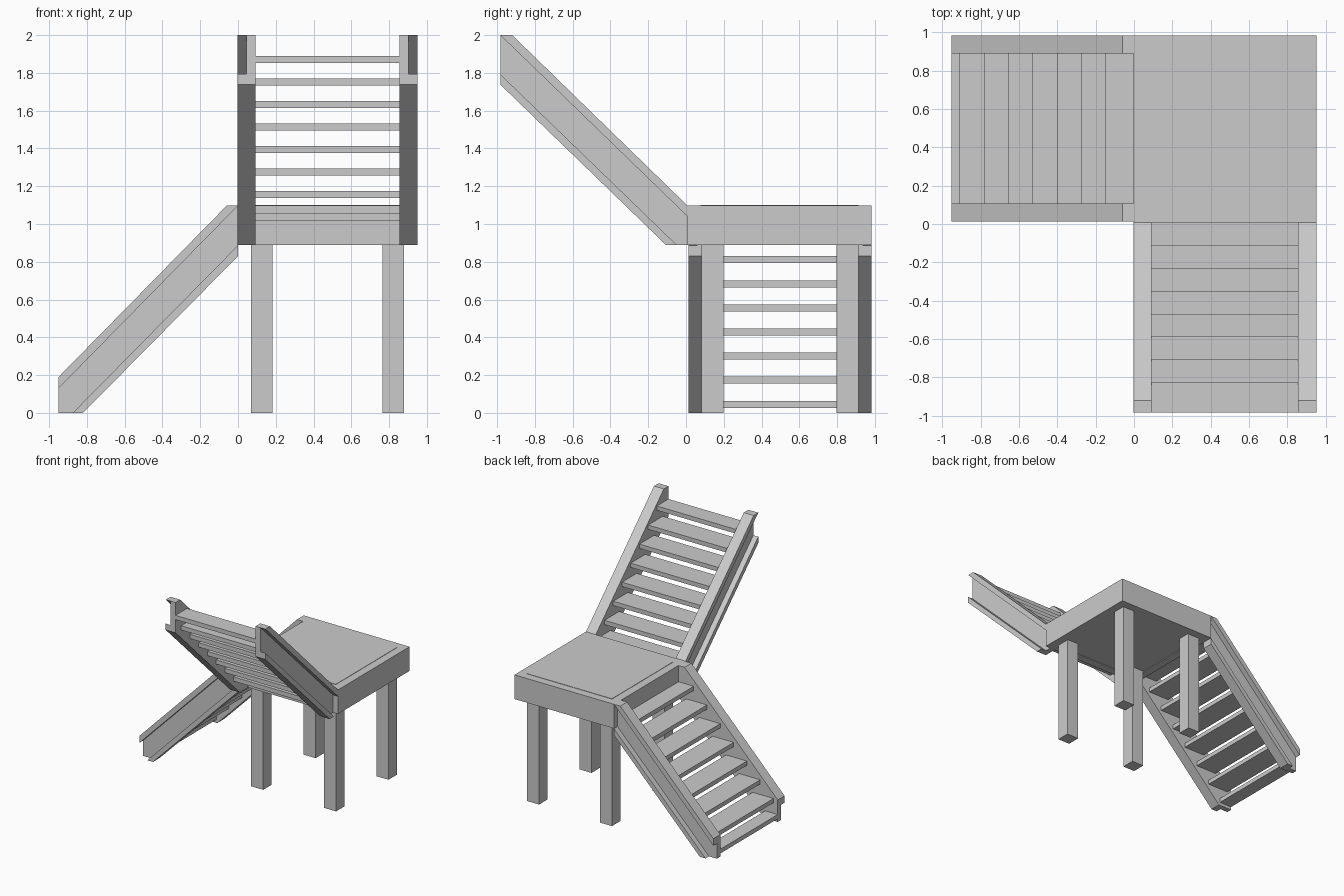
import bpy, bmesh

if "Cube" in bpy.data.objects:
    bpy.data.objects.remove(bpy.data.objects["Cube"])


def make(name, bm):
    bmesh.ops.recalc_face_normals(bm, faces=bm.faces)
    me = bpy.data.meshes.new(name)
    bm.to_mesh(me)
    bm.free()
    ob = bpy.data.objects.new(name, me)
    bpy.context.collection.objects.link(ob)
    return ob


def add_prism(bm, pts, axis, a, b):
    """Extrude a (horizontal, z) profile along x or y from a to b."""
    def place(p, t):
        return (t, p[0], p[1]) if axis == 'x' else (p[0], t, p[1])
    v0 = [bm.verts.new(place(p, a)) for p in pts]
    v1 = [bm.verts.new(place(p, b)) for p in pts]
    bm.faces.new(v0)
    bm.faces.new(v1[::-1])
    n = len(pts)
    for i in range(n):
        j = (i + 1) % n
        bm.faces.new((v0[i], v1[i], v1[j], v0[j]))


def add_box(bm, x0, x1, y0, y1, z0, z1):
    add_prism(bm, [(x0, z0), (x1, z0), (x1, z1), (x0, z1)], 'y', y0, y1)


def box(name, *dims):
    bm = bmesh.new()
    add_box(bm, *dims)
    return make(name, bm)


W = 0.094  # stringer width


def stringer(name, axis, outer, inward, web, top, bottom):
    """Channel beam: solid web on the stair side, two flanges facing outward."""
    w = W / 2 * inward
    bm = bmesh.new()
    add_prism(bm, web, axis, outer + w, outer + 2 * w)
    add_prism(bm, top, axis, outer, outer + w)
    add_prism(bm, bottom, axis, outer, outer + w)
    return make(name, bm)


X0, X1, Y0, Y1 = -0.002, 0.95, 0.008, 0.983
ZB, ZT = 0.888, 1.097

# Landing: rim frame with a deck panel set into it
R = 0.07
bm = bmesh.new()
add_box(bm, X0, X1, Y0, Y0 + R, ZB, ZT)
add_box(bm, X0, X1, Y1 - R, Y1, ZB, ZT)
add_box(bm, X0, X0 + R, Y0 + R, Y1 - R, ZB, ZT)
add_box(bm, X1 - R, X1, Y0 + R, Y1 - R, ZB, ZT)
make("landing_frame", bm)
box("landing_deck", X0 + R, X1 - R, Y0 + R, Y1 - R, ZB + 0.006, ZT + 0.003)

# Four square legs
for sx, x in (("left", 0.068), ("right", 0.764)):
    for sy, y in (("front", 0.083), ("back", 0.798)):
        box(f"leg_{sy}_{sx}", x, x + 0.115, y, y + 0.115, 0, 0.9)

# Lower flight stringers, rising along +x
web = [(-0.95, 0), (-0.82, 0), (0, 0.83), (0, ZT), (-0.06, ZT), (-0.95, 0.19)]
top = [(-0.95, 0.13), (0, ZT), (-0.06, ZT), (-0.95, 0.19)]
bot = [(-0.875, 0), (-0.82, 0), (0, 0.83), (0, 0.887)]
stringer("lower_stringer_front", 'y', Y0 + 0.004, 1, web, top, bot)
stringer("lower_stringer_back", 'y', Y1, -1, web, top, bot)

# Upper flight stringers, rising along -y
web = [(-0.983, 1.738), (-0.105, ZB), (Y0, ZB), (Y0, ZT), (-0.92, 2.0), (-0.983, 2.0)]
top = [(-0.983, 2.0), (Y0, 1.04), (Y0, ZT), (-0.92, 2.0)]
bot = [(-0.983, 1.738), (-0.105, ZB), (-0.048, ZB), (-0.983, 1.793)]
stringer("upper_stringer_left", 'x', X0, 1, web, top, bot)
stringer("upper_stringer_right", 'x', X1, -1, web, top, bot)

# Treads: the lowest one is a narrow board at the foot of the lower flight
T, D = 0.037, 0.2
YA, YB = Y0 + W, Y1 - W
box("lower_foot_tread", -0.95, -0.83, YA, YB, 0.064 - T, 0.064)
for i in range(7):
    x, z = -0.91 + 0.127 * i, 0.192 + 0.1275 * i
    box(f"lower_tread_{i + 1}", x, min(x + D, 0), YA, YB, z - T, z)
for i in range(8):
    y, z = Y0 - 0.119 * i, 1.056 + 0.119 * i
    box(f"upper_tread_{i + 1}", X0 + W, X1 - W, max(y - D, -0.983), y, z - T, z)
